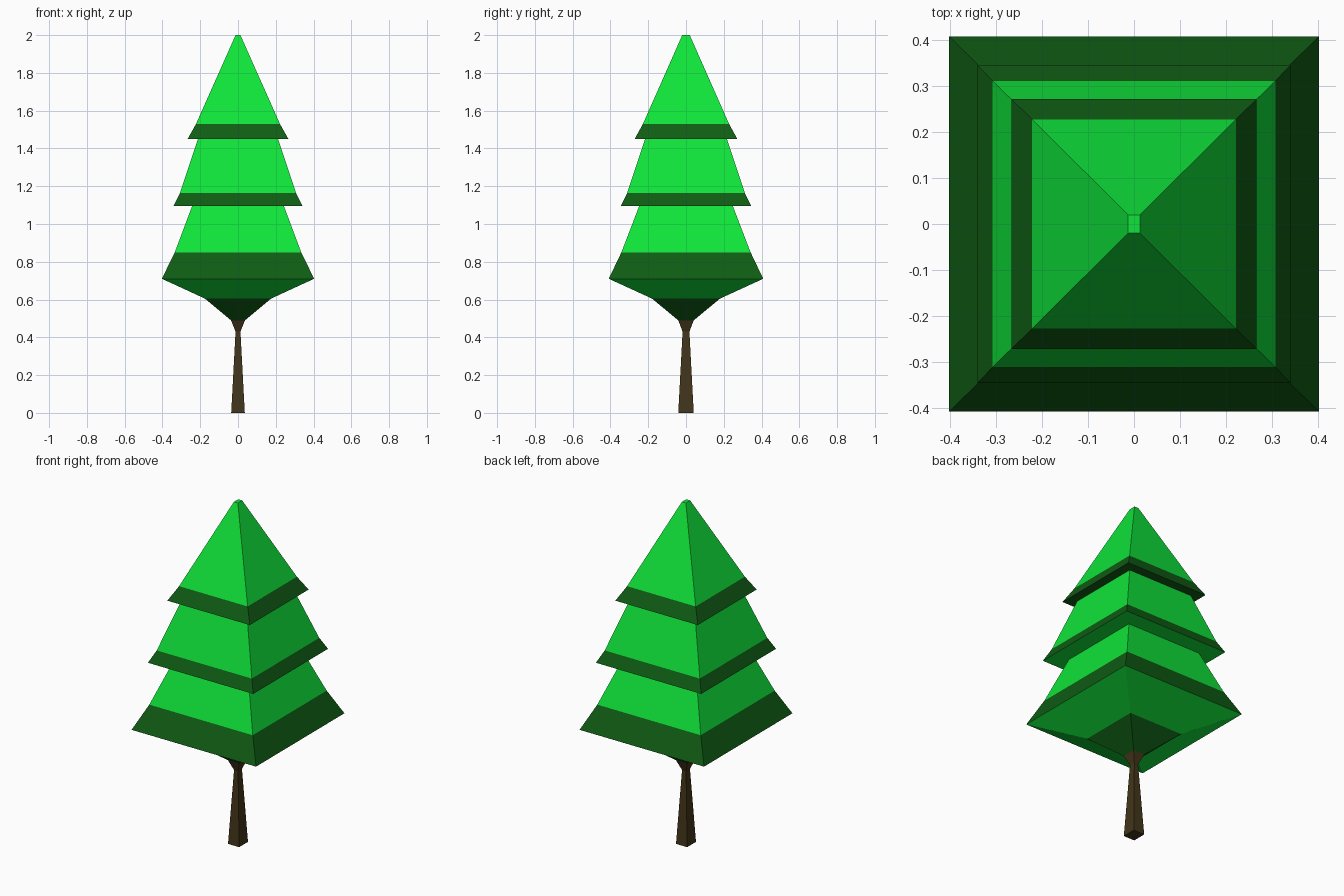
import bpy, bmesh

if "Cube" in bpy.data.objects:
    bpy.data.objects.remove(bpy.data.objects["Cube"])

def material(name, rgb):
    m = bpy.data.materials.new(name)
    m.diffuse_color = (*rgb, 1)
    m.use_nodes = True
    m.node_tree.nodes["Principled BSDF"].inputs["Base Color"].default_value = m.diffuse_color
    return m

bark = material("bark", (0.055, 0.036, 0.010))
light = material("light_green", (0.005, 0.78, 0.042))
dark = material("dark_green", (0.005, 0.108, 0.007))

def square_loft(name, rings, mats, slots):
    """Loft rectangular rings (z, half x, half y); one material slot per band."""
    bm = bmesh.new()
    loops = [[bm.verts.new((sx * hx, sy * hy, z))
              for sx, sy in ((-1, -1), (1, -1), (1, 1), (-1, 1))]
             for z, hx, hy in rings]
    for a, b, s in zip(loops, loops[1:], slots):
        for i in range(4):
            j = (i + 1) % 4
            bm.faces.new((a[i], a[j], b[j], b[i])).material_index = s
    bm.faces.new(loops[0][::-1]).material_index = slots[0]
    bm.faces.new(loops[-1]).material_index = slots[-1]
    me = bpy.data.meshes.new(name)
    bm.to_mesh(me)
    bm.free()
    for m in mats:
        me.materials.append(m)
    ob = bpy.data.objects.new(name, me)
    bpy.context.collection.objects.link(ob)

# Trunk: tapers up, then flares into the foliage
square_loft("trunk", [(0, .036, .041), (.43, .013, .018), (.49, .037, .041)],
            [bark], [0, 0])

# Foliage: underside cone, skirt and three tiers, each with a dark rim
L, D = 0, 1
square_loft("foliage", [
    (.49, .037, .041), (.605, .175, .18), (.71, .403, .409),
    (.85, .335, .342), (1.095, .243, .248),
    (1.095, .341, .346), (1.163, .308, .312), (1.45, .212, .217),
    (1.45, .267, .272), (1.53, .222, .228), (2.0, .013, .02)],
    [light, dark], [D, L, D, L, L, D, L, D, D, L])
